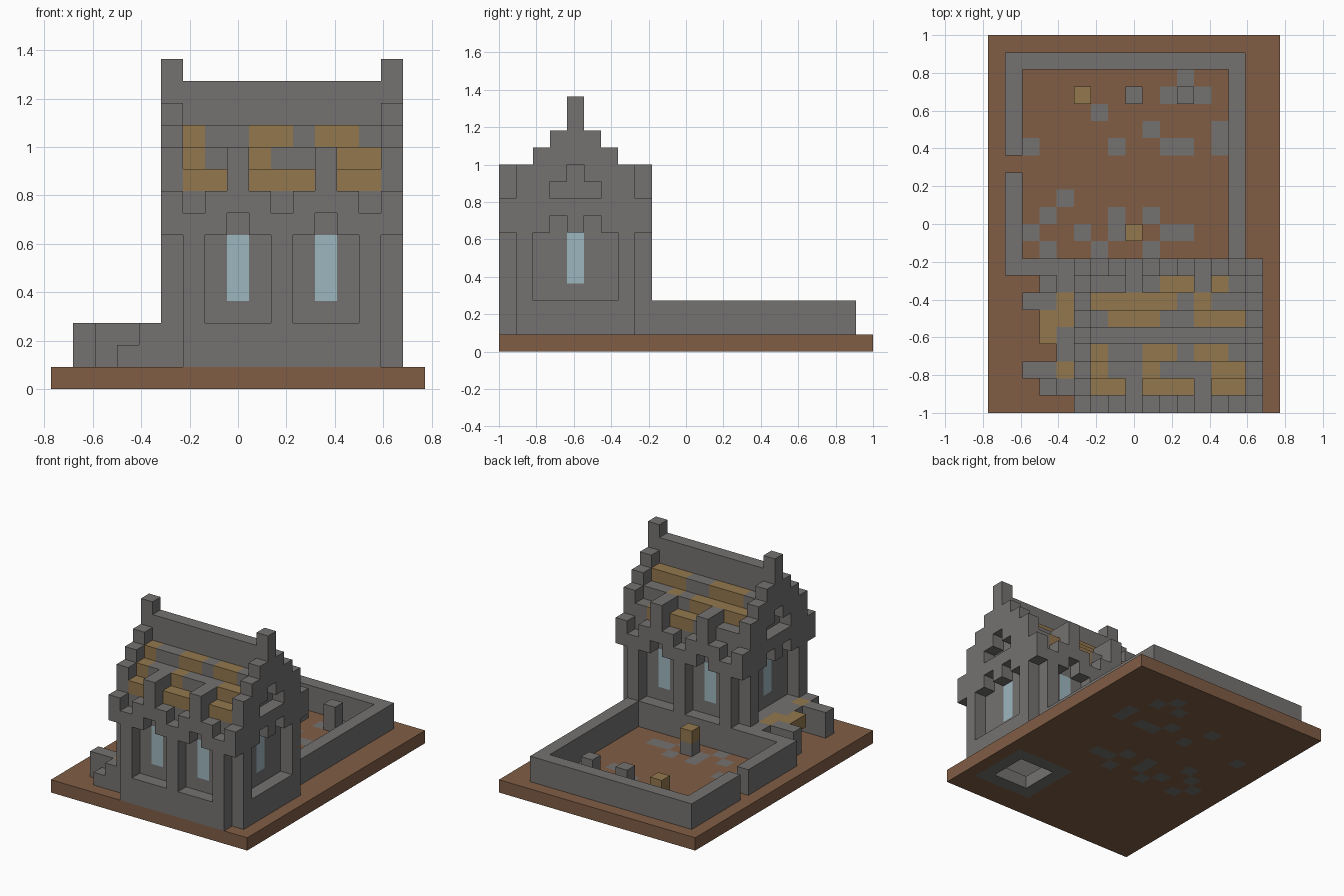
import bpy
import bmesh
from mathutils import Vector

cube = bpy.data.objects.get("Cube")
if cube:
    bpy.data.objects.remove(cube, do_unlink=True)

U = 1 / 11                        # edge of one building block
NX, NY = 17, 22                   # footprint in blocks


def material(name, rgb):
    m = bpy.data.materials.new(name)
    m.use_nodes = True
    m.diffuse_color = (*rgb, 1)
    bsdf = m.node_tree.nodes["Principled BSDF"]
    bsdf.inputs["Base Color"].default_value = (*rgb, 1)
    bsdf.inputs["Roughness"].default_value = 0.9
    return m


NAMES = ["stone", "earth", "wood", "glass"]
MATS = [material("stone_grey", (0.175, 0.17, 0.165)),
        material("earth_brown", (0.215, 0.11, 0.06)),
        material("wood_ochre", (0.29, 0.185, 0.075)),
        material("window_glass", (0.34, 0.47, 0.52))]

blocks = {}                       # (i, j, k) -> (part, material)


def cells(i, j, k):
    """All cells of a box; each range is a number or an inclusive pair."""
    spans = [r if isinstance(r, tuple) else (r, r) for r in (i, j, k)]
    ri, rj, rk = [range(a, b + 1) for a, b in spans]
    return [(x, y, z) for x in ri for y in rj for z in rk]


def fill(part, mat, i, j, k):
    for c in cells(i, j, k):
        blocks[c] = (part, mat)


def carve(i, j, k):
    for c in cells(i, j, k):
        blocks.pop(c, None)


# Ground slab with paving stones, and a paved shaft below the building
fill("ground_slab", "earth", (0, NX - 1), (0, NY - 1), 0)
paving = {19: [11], 18: [10, 12], 17: [6], 16: [9, 13], 15: [2, 7, 10, 11, 13],
          12: [4], 11: [3, 7, 9], 10: [2, 5, 7, 10, 11], 9: [3, 6, 9]}
for j, columns in paving.items():
    for i in columns:
        fill("ground_slab", "stone", i, j, 0)
fill("ground_slab", "stone", (11, 15), (2, 6), 0)

# Inner core and the outer wall layers, with open corners
fill("walls", "stone", (6, 14), (1, 7), (1, 8))
for j in (0, 8):
    fill("walls", "stone", (6, 14), j, (1, 8))
    for i in (6, 10, 14):
        carve(i, j, 8)

# Stepped gables
for i in (5, 15):
    fill("gables", "stone", i, (1, 7), (1, 10))
    fill("gables", "stone", i, (0, 8), (7, 8))
    fill("gables", "stone", i, (2, 6), 11)
    fill("gables", "stone", i, (3, 5), 12)
    fill("gables", "stone", i, 4, (13, 14))

# Stepped roof with patches of wood; rows run from the eaves to the ridge
tiles = {1: "ww.www.ww", 2: "w..w...ww", 3: "w..ww.ww.",
         5: ".www..www", 6: "wwwww.w..", 7: "....ww.w."}
for j, row in tiles.items():
    top = 12 - abs(j - 4)
    fill("roof", "stone", (6, 14), j, (9, top))
    for n, tile in enumerate(row):
        if tile == "w":
            fill("roof", "wood", 6 + n, j, top)
fill("roof", "stone", (6, 14), 4, (9, 13))

# Dormer ribs over the long windows
for i in (8, 12):
    for j in ((0, 1), (7, 8)):
        fill("dormer_ribs", "stone", i, j, (9, 10))

# Hollow interior and shaft
carve((7, 13), (2, 6), (1, 8))
carve((12, 14), (3, 5), (0, 2))

# Recessed panels and windows on the long sides
for j, inner in ((0, 1), (8, 7)):
    for i in (8, 12):
        carve((i - 1, i + 1), j, (3, 6))
        carve(i, j, 7)
        fill("windows", "glass", i, inner, (4, 6))

# Recessed panels, windows and cross-shaped niches in the gables
for i, inner in ((5, 6), (15, 14)):
    carve(i, (2, 6), (3, 6))
    for j in (3, 5):
        carve(i, j, 7)
    carve(i, (3, 5), 9)
    carve(i, 4, 10)
    fill("windows", "glass", inner, 4, (4, 6))

# Yard wall with a gateway
fill("yard_wall", "stone", 1, (8, 20), (1, 2))
fill("yard_wall", "stone", (1, 14), 20, (1, 2))
fill("yard_wall", "stone", 14, (9, 20), (1, 2))
fill("yard_wall", "stone", (1, 5), 8, (1, 2))
carve(1, 14, (1, 2))

# Ruined lean-to porch with a broken roof
for side, wall in ((1, 2), (7, 6)):
    fill("porch", "stone", 3, side, 1)
    fill("porch", "stone", 4, side, (1, 2))
    fill("porch", "stone", (2, 4), wall, (1, 2))
    fill("porch", "wood", 4, wall, 2)
fill("porch", "stone", 4, (3, 4), 2)
fill("porch", "wood", 3, (4, 5), 2)
fill("porch", "wood", 4, 5, 2)

# Posts standing in the yard
for i, mat in ((5, "wood"), (8, "stone"), (11, "stone")):
    fill("yard_posts", mat, i, 18, (1, 2))
fill("yard_posts", "stone", 8, 10, 1)
fill("yard_posts", "wood", 8, 10, 2)


def build(part):
    """Make one object from the exposed block faces of a part."""
    bm = bmesh.new()
    corners = {}

    def corner(p):
        if p not in corners:
            corners[p] = bm.verts.new(((p[0] - NX / 2) * U, (p[1] - NY / 2) * U, p[2] * U))
        return corners[p]

    for c, (owner, mat) in blocks.items():
        if owner != part:
            continue
        for axis in range(3):
            for side in (0, 1):
                step = [0, 0, 0]
                step[axis] = 2 * side - 1
                if tuple(a + b for a, b in zip(c, step)) in blocks:
                    continue
                quad = []
                for a, b in ((0, 0), (1, 0), (1, 1), (0, 1)):
                    p = list(c)
                    p[axis] += side
                    p[(axis + 1) % 3] += a
                    p[(axis + 2) % 3] += b
                    quad.append(corner(tuple(p)))
                face = bm.faces.new(quad if side else quad[::-1])
                face.material_index = NAMES.index(mat)
    mesh = bpy.data.meshes.new(part)
    for m in MATS:
        mesh.materials.append(m)
    bm.to_mesh(mesh)
    bm.free()
    obj = bpy.data.objects.new(part, mesh)
    bpy.context.collection.objects.link(obj)


for part in sorted({owner for owner, _ in blocks.values()}):
    build(part)
